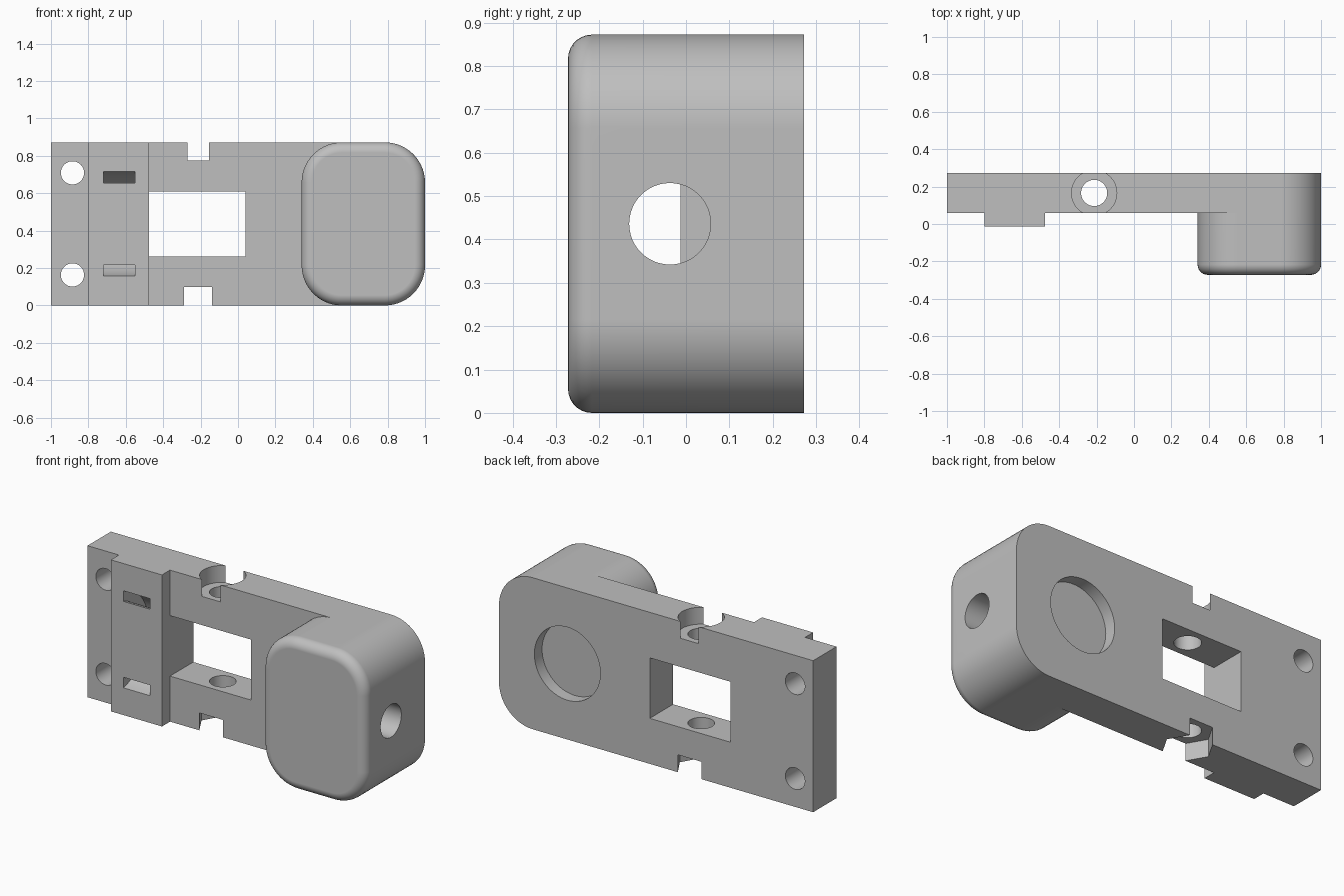
import bpy, bmesh
from math import pi, cos, sin, radians

if "Cube" in bpy.data.objects:
    bpy.data.objects.remove(bpy.data.objects["Cube"], do_unlink=True)

H = 0.872                # overall height
MID = H / 2
BACK, PLATE_Y, FRONT = 0.272, 0.06, -0.272
CORNER = 0.215           # big corner radius
BOLT = (-0.213, 0.166)   # x, y of the vertical bolt

grey = bpy.data.materials.new("light grey")
grey.use_nodes = True
colour = (0.52, 0.52, 0.52, 1)
grey.diffuse_color = colour
grey.node_tree.nodes["Principled BSDF"].inputs["Base Color"].default_value = colour


def arc(u, v, r, start, end, steps):
    angles = [radians(start + (end - start) * i / steps) for i in range(steps + 1)]
    return [(u + r * cos(a), v + r * sin(a)) for a in angles]


def circle(u, v, r, sides=48):
    return arc(u, v, r, 0, 360, sides)[:-1]


def rect(u0, u1, v0, v1):
    return [(u0, v0), (u1, v0), (u1, v1), (u0, v1)]


def prism(name, points, axis, low, high, front_round=0):
    """Extrude a 2D outline along an axis, optionally rounding its low rim."""
    place = {"x": lambda u, v, t: (t, u, v),
             "y": lambda u, v, t: (u, t, v),
             "z": lambda u, v, t: (u, v, t)}[axis]
    bm = bmesh.new()
    rings = [[bm.verts.new(place(u, v, t)) for u, v in points] for t in (low, high)]
    cap = bm.faces.new(rings[0])
    bm.faces.new(rings[1])
    n = len(points)
    for i in range(n):
        j = (i + 1) % n
        bm.faces.new((rings[0][i], rings[0][j], rings[1][j], rings[1][i]))
    bmesh.ops.recalc_face_normals(bm, faces=bm.faces)
    if front_round:
        bmesh.ops.bevel(bm, geom=list(cap.edges), offset=front_round, segments=7,
                        profile=0.5, affect="EDGES")
    mesh = bpy.data.meshes.new(name)
    bm.to_mesh(mesh)
    bm.free()
    mesh.materials.append(grey)
    obj = bpy.data.objects.new(name, mesh)
    bpy.context.collection.objects.link(obj)
    return obj


def combine(body, tool, operation):
    """Apply a boolean and discard the tool."""
    tool.hide_render = True
    mod = body.modifiers.new(tool.name, "BOOLEAN")
    mod.operation, mod.solver, mod.object = operation, "EXACT", tool
    bpy.context.view_layer.objects.active = body
    bpy.ops.object.modifier_apply(modifier=mod.name)
    bpy.data.objects.remove(tool, do_unlink=True)


# Mounting plate, rounded at one end, with the deep head and the raised pad
right_corners = (arc(1 - CORNER, CORNER, CORNER, -90, 0, 14)
                 + arc(1 - CORNER, H - CORNER, CORNER, 0, 90, 14))
left_corners = (arc(0.34 + CORNER, H - CORNER, CORNER, 90, 180, 14)
                + arc(0.34 + CORNER, CORNER, CORNER, 180, 270, 14))
body = prism("bracket_body", right_corners + [(-1, H), (-1, 0)], "y", PLATE_Y, BACK)
head = prism("head", right_corners + left_corners, "y", FRONT, PLATE_Y, 0.055)
pad = prism("pad", rect(-0.8, -0.475, 0, H), "y", -0.013, PLATE_Y)
combine(body, head, "UNION")
combine(body, pad, "UNION")

# Curved strap channel opening as two slots in the pad
channel = arc(-0.07, MID, 0.285, -90, 90, 32) + arc(-0.07, MID, 0.226, 90, -90, 32)

cutters = [
    prism("window", rect(-0.475, 0.04, 0.262, 0.61), "y", -0.2, 0.4),
    prism("strap_channel", channel, "x", -0.72, -0.55),
    prism("bolt_hole", circle(*BOLT, 0.07), "z", -0.1, 1),
    prism("bolt_head_recess", circle(*BOLT, 0.121), "z", 0.775, 1),
    prism("nut_recess", circle(*BOLT, 0.136, 6), "z", -0.1, 0.1),
    prism("cross_hole", circle(-0.037, MID, 0.094), "x", 0.2, 1.1),
    prism("round_recess", circle(0.565, MID, 0.21, 64), "y", 0.202, 0.4),
]
for z in (0.163, 0.709):
    cutters.append(prism("screw_hole", circle(-0.885, z, 0.062), "y", -0.1, 0.4))
for cutter in cutters:
    combine(body, cutter, "DIFFERENCE")

# Smooth curves, crisp edges, flat faces kept flat
bpy.ops.object.select_all(action="DESELECT")
body.select_set(True)
bpy.context.view_layer.objects.active = body
bpy.ops.object.shade_smooth_by_angle(angle=radians(30))
weighted = body.modifiers.new("weighted_normals", "WEIGHTED_NORMAL")
weighted.keep_sharp = True
